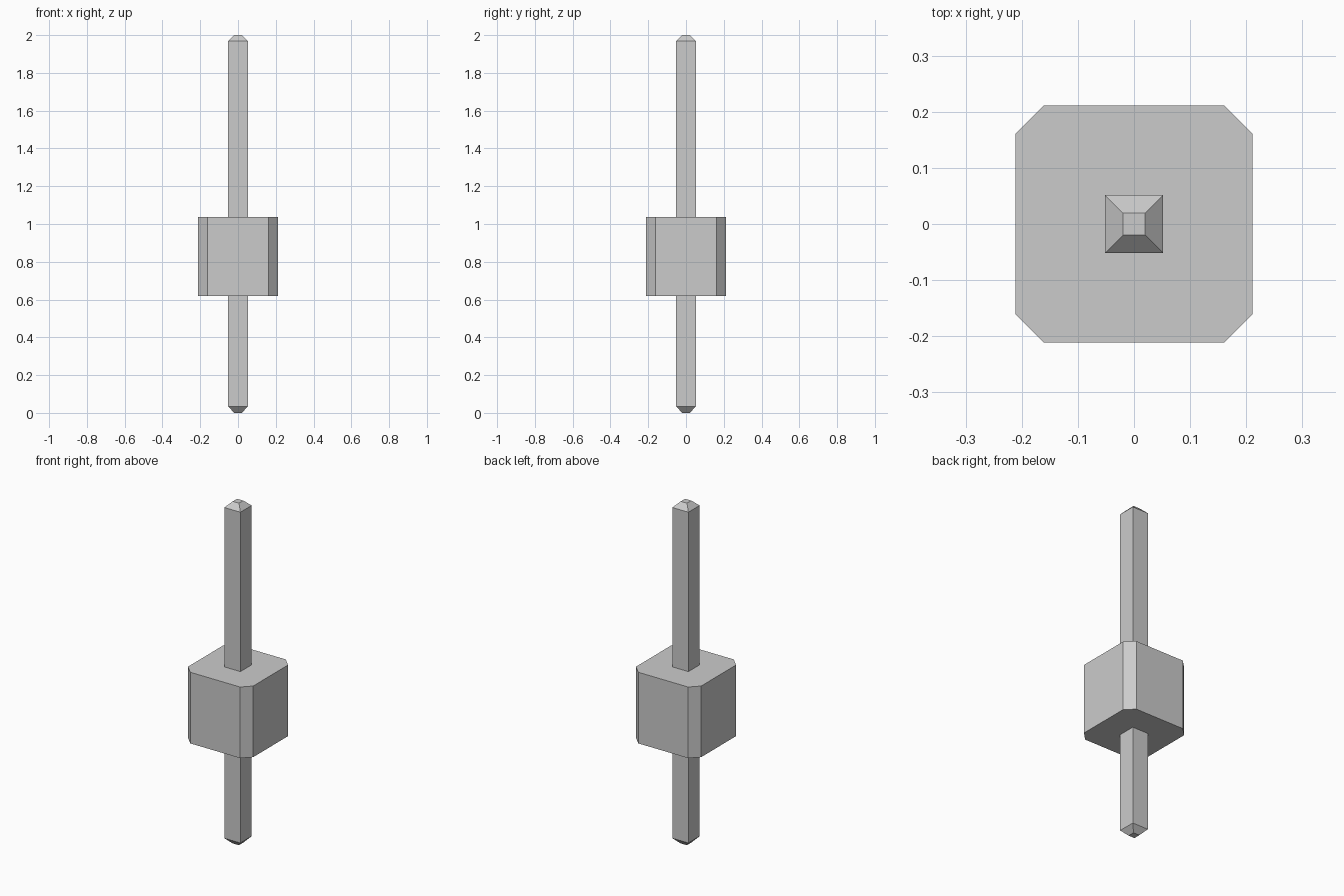
import bpy
import bmesh

cube = bpy.data.objects.get("Cube")
if cube:
    bpy.data.objects.remove(cube, do_unlink=True)

grey = bpy.data.materials.new("light grey")
grey.use_nodes = True
colour = (0.6, 0.6, 0.6, 1.0)
grey.diffuse_color = colour
grey.node_tree.nodes["Principled BSDF"].inputs["Base Color"].default_value = colour


def square_ring(half, cut):
    """Square outline, with its corners cut off when cut is above zero."""
    if not cut:
        return [(half, half), (-half, half), (-half, -half), (half, -half)]
    a = half - cut
    return [(half, a), (a, half), (-a, half), (-half, a),
            (-half, -a), (-a, -half), (a, -half), (half, -a)]


def stacked_part(name, levels, cut=0):
    """Closed solid through square rings given as (half width, height)."""
    bm = bmesh.new()
    rings = [[bm.verts.new((x, y, z)) for x, y in square_ring(half, cut)]
             for half, z in levels]
    for low, high in zip(rings, rings[1:]):
        for i in range(len(low)):
            j = (i + 1) % len(low)
            bm.faces.new((low[i], low[j], high[j], high[i]))
    bm.faces.new(rings[0][::-1])
    bm.faces.new(rings[-1])
    bmesh.ops.recalc_face_normals(bm, faces=bm.faces)
    mesh = bpy.data.meshes.new(name)
    bm.to_mesh(mesh)
    bm.free()
    mesh.materials.append(grey)
    obj = bpy.data.objects.new(name, mesh)
    bpy.context.collection.objects.link(obj)
    return obj


# Square pin with tapered tips
stacked_part("pin", [(0.02, 0), (0.052, 0.034), (0.052, 1.968), (0.02, 2)])

# Block with cut vertical corners
stacked_part("housing", [(0.211, 0.62), (0.211, 1.036)], cut=0.05)
